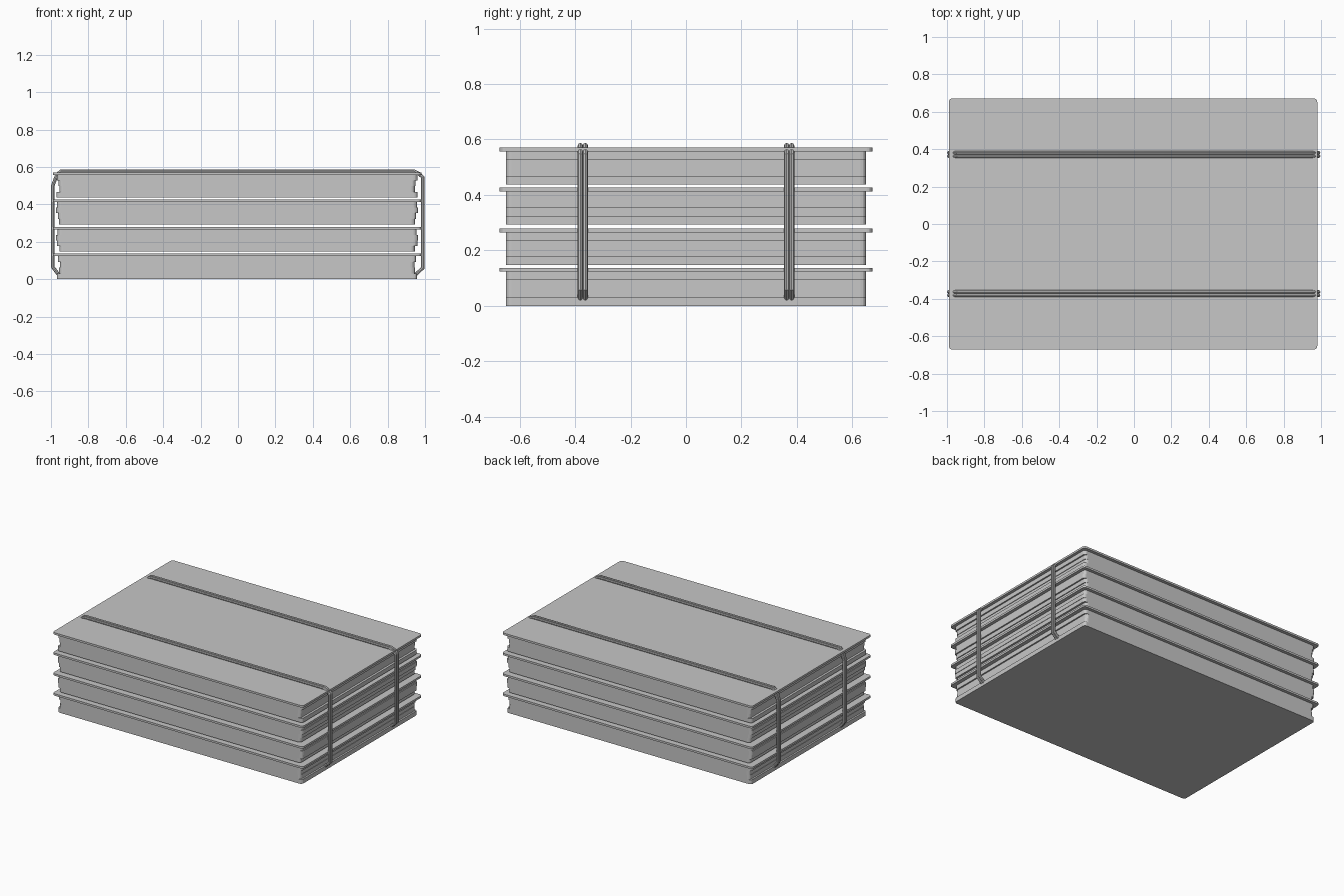
import bpy, bmesh
from mathutils import Vector

if "Cube" in bpy.data.objects:
    bpy.data.objects.remove(bpy.data.objects["Cube"], do_unlink=True)

# Single neutral colour
grey = bpy.data.materials.new("neutral_grey")
grey.use_nodes = True
colour = (0.57, 0.57, 0.57, 1)
grey.diffuse_color = colour
grey.node_tree.nodes["Principled BSDF"].inputs["Base Color"].default_value = colour


def slab(name, left, right, half_depth, bottom, top, radius=0.02):
    """Flat sheet with rounded vertical corners."""
    bm = bmesh.new()
    bmesh.ops.create_cube(bm, size=1)
    for v in bm.verts:
        v.co = Vector((right if v.co.x > 0 else left,
                       half_depth if v.co.y > 0 else -half_depth,
                       top if v.co.z > 0 else bottom))
    upright = [e for e in bm.edges
               if abs(e.verts[0].co.z - e.verts[1].co.z) > 0.001]
    bmesh.ops.bevel(bm, geom=upright, offset=radius, segments=4,
                    profile=0.5, affect='EDGES')
    mesh = bpy.data.meshes.new(name)
    bm.to_mesh(mesh)
    bm.free()
    mesh.materials.append(grey)
    obj = bpy.data.objects.new(name, mesh)
    bpy.context.collection.objects.link(obj)


def cord(name, points, y, radius):
    """Round cord following an x-z path."""
    curve = bpy.data.curves.new(name, 'CURVE')
    curve.dimensions = '3D'
    curve.bevel_depth = radius
    curve.bevel_resolution = 2
    curve.use_fill_caps = True
    spline = curve.splines.new('POLY')
    spline.points.add(len(points) - 1)
    for p, (x, z) in zip(spline.points, points):
        p.co = (x, y, z, 1)
    obj = bpy.data.objects.new(name, curve)
    bpy.context.collection.objects.link(obj)
    curve.materials.append(grey)
    bpy.ops.object.select_all(action='DESELECT')
    obj.select_set(True)
    bpy.context.view_layer.objects.active = obj
    bpy.ops.object.convert(target='MESH')
    bpy.ops.object.shade_smooth_by_angle()


# Four bundles, each of four uneven sheets under a wider cover board
bundles = [
    (0.0, 0.123, (0.963, 0.951, 0.948, 0.958)),
    (0.148, 0.265, (0.950, 0.964, 0.967, 0.960)),
    (0.293, 0.412, (0.951, 0.957, 0.967, 0.962)),
    (0.437, 0.557, (0.966, 0.950, 0.954, 0.964)),
]
shift = -0.005
for b, (bottom, top, half_widths) in enumerate(bundles, 1):
    step = (top - bottom) / len(half_widths)
    for i, w in enumerate(half_widths):
        slab(f"sheet_{b}_{i + 1}", shift - w, shift + w, 0.65,
             bottom + i * step, bottom + (i + 1) * step)
    slab(f"cover_board_{b}", shift - 0.985, shift + 0.985, 0.672, top, top + 0.014)

# Two doubled straps, tucked into the bottom sheet at both ends
path = [(-0.960, 0.025), (-0.990, 0.065), (-0.990, 0.500), (-0.968, 0.560),
        (-0.945, 0.578), (0.940, 0.578), (0.968, 0.563),
        (0.988, 0.545), (0.988, 0.060), (0.950, 0.025)]
for side, centre in (("front", -0.372), ("back", 0.372)):
    for k, offset in (("outer", -0.009), ("inner", 0.009)):
        cord(f"{side}_strap_{k}", path, centre + offset, 0.0095)
